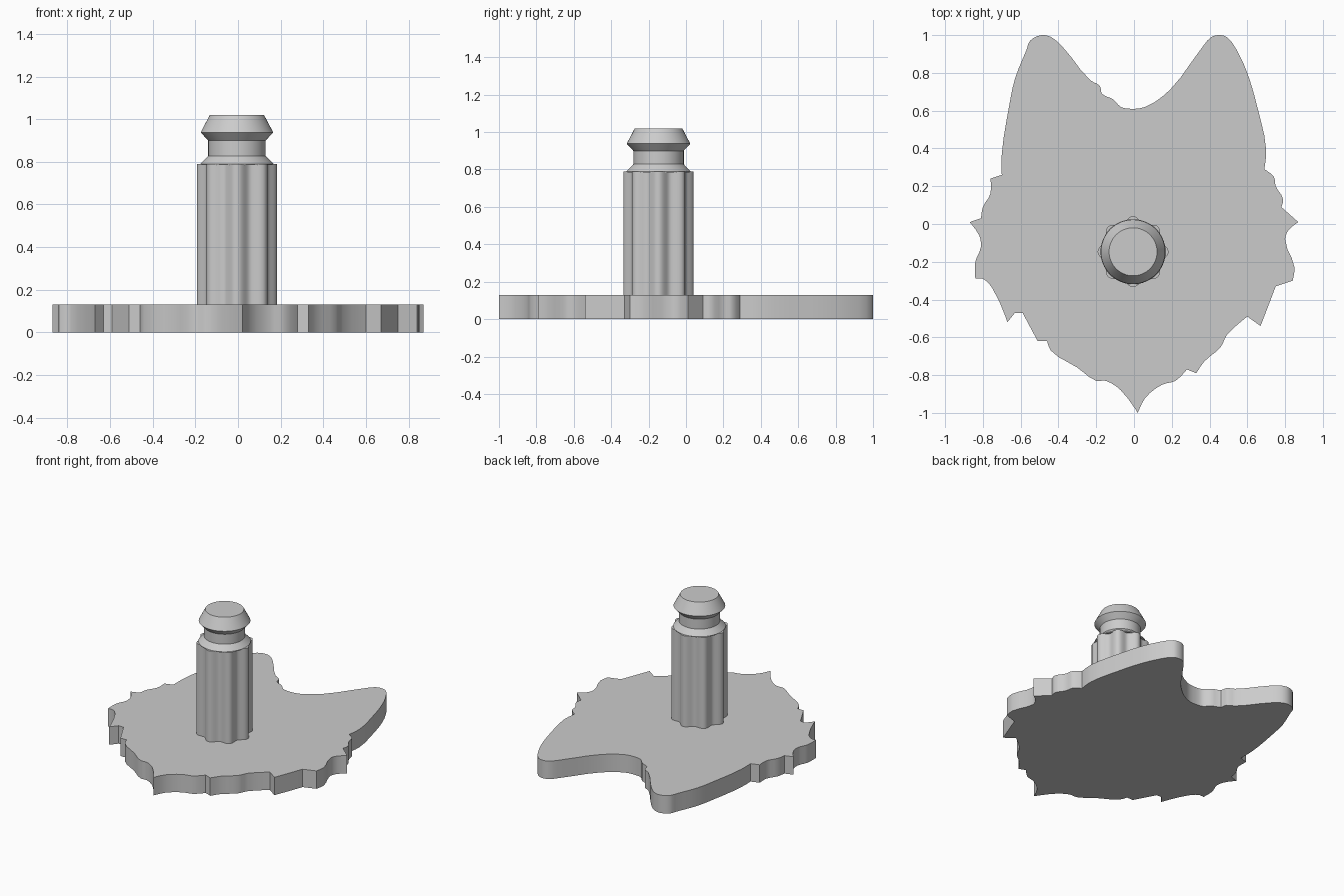
import bpy, bmesh, math
from mathutils import Vector
from mathutils.geometry import interpolate_bezier

default = bpy.data.objects.get("Cube")
if default:
    bpy.data.objects.remove(default, do_unlink=True)

# One plain grey for the whole model
GREY = (0.6, 0.6, 0.6, 1)
grey = bpy.data.materials.new("plain_grey")
grey.use_nodes = True
grey.diffuse_color = GREY
shader = next(n for n in grey.node_tree.nodes if n.type == 'BSDF_PRINCIPLED')
shader.inputs["Base Color"].default_value = GREY

PLATE_TOP = 0.13
SHAFT_TOP = 0.79
POST_CENTRE = Vector((-0.005, -0.147, 0))


def loft(name, rings, offset=Vector((0, 0, 0)), crease=30):
    """Skin a stack of equal-length rings and cap both ends."""
    bm = bmesh.new()
    loops = [[bm.verts.new(p + offset) for p in ring] for ring in rings]
    for low, high in zip(loops, loops[1:]):
        for i in range(len(low)):
            bm.faces.new((low[i - 1], low[i], high[i], high[i - 1]))
    bm.faces.new(loops[0])
    bm.faces.new(loops[-1])
    bmesh.ops.recalc_face_normals(bm, faces=bm.faces[:])
    mesh = bpy.data.meshes.new(name)
    bm.to_mesh(mesh)
    bm.free()
    mesh.shade_smooth()
    mesh.set_sharp_from_angle(angle=math.radians(crease))
    mesh.materials.append(grey)
    obj = bpy.data.objects.new(name, mesh)
    bpy.context.collection.objects.link(obj)
    return obj


def circle(radius, z, count=64, lobes=0, depth=0):
    """Circle whose radius may ripple into rounded lobes."""
    ring = []
    for i in range(count):
        a = math.tau * i / count
        r = radius + depth * math.cos(lobes * a)
        ring.append(Vector((r * math.cos(a), r * math.sin(a), z)))
    return ring


def soften(points, corner=50, steps=4):
    """Round gentle bends of a closed outline and keep sharp tufts pointed."""
    count = len(points)
    tangents = []
    for i, p in enumerate(points):
        before = (p - points[i - 1]).normalized()
        after = (points[(i + 1) % count] - p).normalized()
        bend = math.degrees(before.angle(after))
        tangents.append((before + after).normalized() if bend < corner else Vector((0, 0, 0)))
    outline = []
    for i, p in enumerate(points):
        j = (i + 1) % count
        q = points[j]
        reach = (q - p).length / 3
        curve = interpolate_bezier(p, p + tangents[i] * reach, q - tangents[j] * reach, q, steps)
        outline += curve[:-1]
    return outline


# Head-shaped plate: outline in hundredths, clockwise from the left-hand ear tip
OUTLINE = [
    (-49, 100), (-44, 99), (-38, 94), (-23, 76), (-18, 73), (-17, 69), (-11, 66),
    (-7, 62), (-2, 61), (6, 62), (19, 71), (35, 92), (41, 99), (45, 100), (49, 99),
    (56, 89), (61, 77), (65, 63), (70, 39), (69, 29), (74, 25), (75, 20), (79, 13),
    (78, 9), (87, 1), (82, -3), (80, -8), (85, -23), (84, -30), (75, -33),
    (72, -41), (67, -54), (60, -49), (49, -59), (46, -65), (37, -73), (33, -79),
    (28, -77), (22, -83), (15, -85), (6, -92), (2, -100), (-7, -88), (-15, -83),
    (-20, -83), (-30, -76), (-44, -67), (-46, -62), (-51, -62), (-59, -47),
    (-63, -47), (-67, -52), (-75, -34), (-80, -29), (-84, -29), (-84, -20),
    (-81, -12), (-82, -6), (-87, 1), (-81, 3), (-80, 9), (-76, 16), (-76, 24),
    (-70, 26), (-70, 37), (-66, 63), (-63, 77), (-57, 92), (-55, 97),
]
outline = soften([Vector((x, y, 0)) / 100 for x, y in OUTLINE])
loft("head_plate", [outline, [p + Vector((0, 0, PLATE_TOP)) for p in outline]])

# Fluted shaft with eight rounded lobes, sunk slightly into the plate
shaft_rings = [circle(0.172, z, count=96, lobes=8, depth=0.016)
               for z in (PLATE_TOP - 0.02, SHAFT_TOP)]
loft("fluted_shaft", shaft_rings, POST_CENTRE)

# Turned peg tip: sloped shoulder, narrow neck, flared and tapered head
TIP_PROFILE = [(0.172, SHAFT_TOP - 0.005), (0.172, SHAFT_TOP), (0.135, 0.828),
               (0.135, 0.9), (0.17, 0.938), (0.127, 1.02)]
loft("peg_tip", [circle(r, z) for r, z in TIP_PROFILE], POST_CENTRE)
